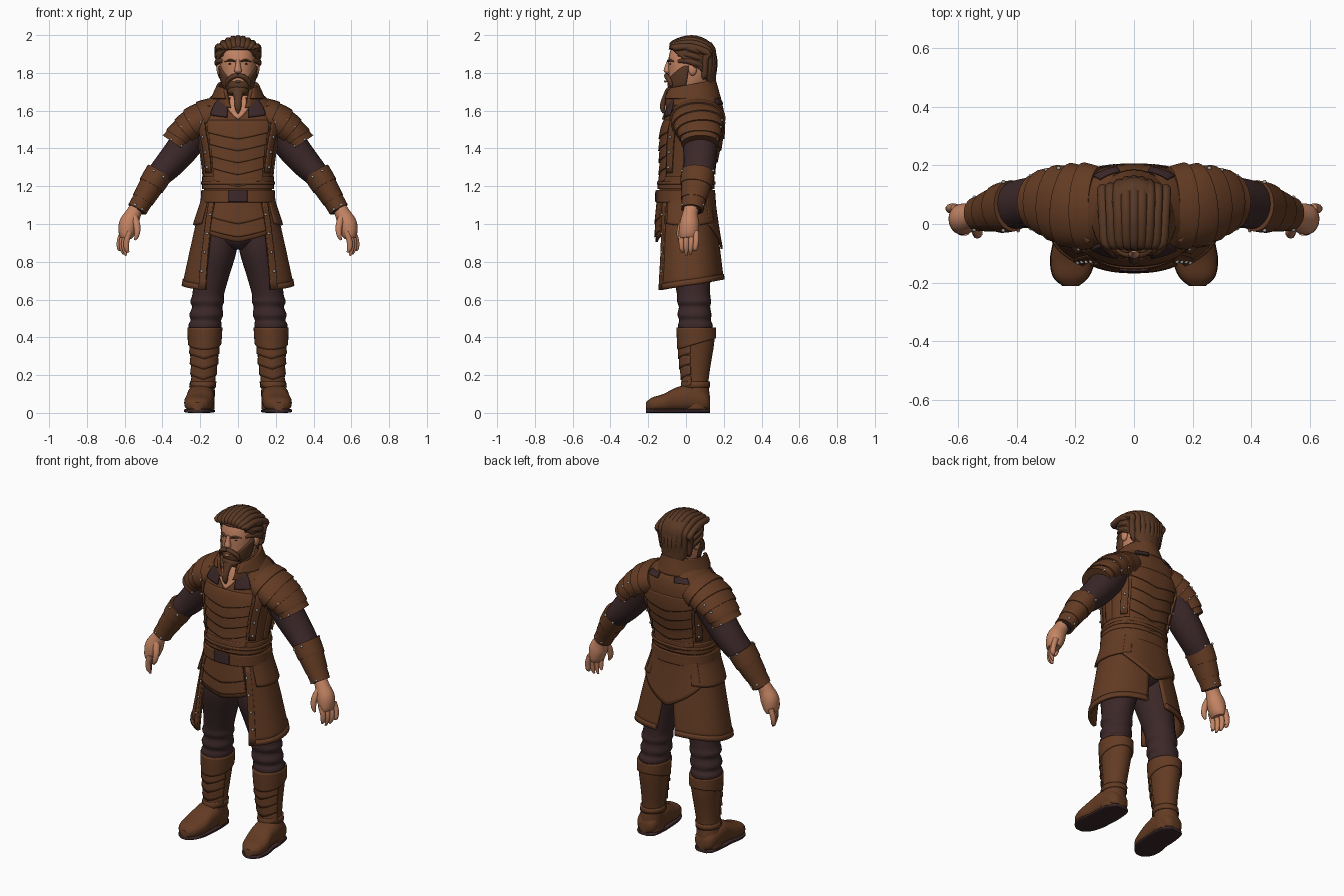
import bpy, bmesh, math
from mathutils import Vector, Matrix

if "Cube" in bpy.data.objects:
    bpy.data.objects.remove(bpy.data.objects["Cube"])
PI = math.pi
made = []


def material(name, rgb):
    m = bpy.data.materials.new(name)
    m.use_nodes = True
    m.diffuse_color = (*rgb, 1)
    m.node_tree.nodes["Principled BSDF"].inputs["Base Color"].default_value = (*rgb, 1)
    m.node_tree.nodes["Principled BSDF"].inputs["Roughness"].default_value = 0.8
    return m


LEATHER = material("brown leather", (.125, .044, .017))
HAIR = material("brown hair", (.10, .04, .018))
CLOTH = material("dark plum cloth", (.045, .021, .022))
SKIN = material("skin", (.55, .23, .125))
STEEL = material("stud steel", (.4, .4, .4))


def finish(name, bm, mat, mirror=False, thick=0):
    me = bpy.data.meshes.new(name)
    bm.to_mesh(me)
    bm.free()
    me.materials.append(mat)
    ob = bpy.data.objects.new(name, me)
    bpy.context.collection.objects.link(ob)
    if thick:
        s = ob.modifiers.new("thickness", 'SOLIDIFY')
        s.thickness, s.offset = thick, -1
    if mirror:
        m = ob.modifiers.new("mirror", 'MIRROR')
        m.use_mirror_merge = False
    made.append(ob)


def along(rows, s):
    """Smooth curve through rows of (x, y, z, radius, radius)."""
    i = max(0, min(int(s), len(rows) - 2))
    u = s - i
    quad = rows[max(i - 1, 0)], rows[i], rows[i + 1], rows[min(i + 2, len(rows) - 1)]
    return [.5 * (2 * b + (c - a) * u + (2 * a - 5 * b + 4 * c - d) * u * u
                  + (3 * b - a - 3 * c + d) * u ** 3) for a, b, c, d in zip(*quad)]


def oval(th, p):
    s, c = math.sin(th), math.cos(th)
    return math.copysign(abs(s) ** (2 / p), s), -math.copysign(abs(c) ** (2 / p), c)


def loft(name, rows, mat, axis="path", p=2, n=24, mirror=False):
    pts = [along(rows, k / 4) for k in range(4 * len(rows) - 3)]
    bm = bmesh.new()
    rings = []
    X, Y, Z = Vector((1, 0, 0)), Vector((0, 1, 0)), Vector((0, 0, 1))
    for k, (x, y, z, a, b) in enumerate(pts):
        t = Vector(pts[min(k + 1, len(pts) - 1)][:3]) - Vector(pts[max(k - 1, 0)][:3])
        t.normalize()
        if axis == "z":
            u, v = X, Y
        elif axis == "y":
            u, v = X, Z
        elif axis == "x":
            u, v = X, t.cross(X).normalized()
        else:
            u = Y.cross(t).normalized()
            v = t.cross(u)
        ring = []
        for j in range(n):
            e, f = oval(2 * PI * j / n, p)
            ring.append(bm.verts.new(Vector((x, y, z)) + u * e * max(a, .002) + v * f * max(b, .002)))
        rings.append(ring)
    for r, q in zip(rings, rings[1:]):
        for j in range(n):
            bm.faces.new((r[j], r[j - 1], q[j - 1], q[j]))
    bm.faces.new(rings[0])
    bm.faces.new(rings[-1])
    bmesh.ops.recalc_face_normals(bm, faces=bm.faces)
    finish(name, bm, mat, mirror)


def surf(rows, th, z, off=0, p=2.3):
    """Point on an upright body at an angle from the front and a height."""
    s = 0
    for i, (a, b) in enumerate(zip(rows, rows[1:])):
        if b[2] <= z <= a[2]:
            s = i + (a[2] - z) / (a[2] - b[2])
    if z < rows[-1][2]:
        s = len(rows) - 1
    cx, cy, _, rx, ry = along(rows, s)
    e, f = oval(th, p)
    return Vector((cx + (rx + off) * e, cy + (ry + off) * f, z))


def wrap(name, rows, th0, th1, top, bottom, mat, off=(.006, .006), thick=.012, mirror=False, p=2.3, n=32, m=10):
    """Sheet around an upright body; limits may be numbers or rules."""
    val = lambda f, x: f(x) if callable(f) else f
    bm = bmesh.new()
    grid = []
    for i in range(n + 1):
        col = []
        for j in range(m + 1):
            t = j / m
            a, b = val(th0, t), val(th1, t)
            th = a + (b - a) * i / n
            z = val(top, th) * (1 - t) + val(bottom, th) * t
            col.append(bm.verts.new(surf(rows, th, z, off[0] * (1 - t) + off[1] * t, p)))
        grid.append(col)
    for c, d in zip(grid, grid[1:]):
        for j in range(m):
            bm.faces.new((c[j], c[j + 1], d[j + 1], d[j]))
    bmesh.ops.remove_doubles(bm, verts=bm.verts, dist=.0003)
    finish(name, bm, mat, mirror, thick)


def balls(name, spots, size, mat, mirror=True):
    bm = bmesh.new()
    for c in spots:
        bmesh.ops.create_icosphere(bm, subdivisions=2, radius=1, matrix=Matrix.Translation(c) @ Matrix.Diagonal((*size, 1)))
    finish(name, bm, mat, mirror)


def lames(name, rows, count, flare):
    """Overlapping rings of leather along a limb."""
    span = (len(rows) - 1) / count
    for k in range(count):
        part = []
        for f in (0, .5, 1, 1.12):
            x, y, z, a, b = along(rows, min((k + f) * span, len(rows) - 1))
            g = 1 + flare * min(f, 1)
            part.append((x, y, z, a * g, b * g))
        loft(f"{name}_{k + 1}", part, LEATHER, mirror=True)


# Torso
torso = [(0, .04, 1.72, .09, .09), (0, .05, 1.66, .16, .13), (0, .05, 1.6, .215, .15),
         (0, .038, 1.52, .228, .165), (0, .024, 1.42, .205, .16), (0, .008, 1.3, .187, .143),
         (0, 0, 1.2, .18, .14), (0, 0, 1.1, .185, .145)]
loft("torso", torso, LEATHER, "z", 2.3, 40)
for side, mid in (("breast", 0), ("back", PI)):
    for k in range(5):
        z = 1.55 - .063 * k
        wrap(f"{side}_plate_{k + 1}", torso, mid - .72, mid + .72, z,
             lambda th, z=z, mid=mid: z - .065 - .035 * (1 - abs(th - mid) / .72), LEATHER, (.001, .011), .008)
    wrap(f"{side}_strap", torso, mid + .8 if mid == 0 else mid - 1.05, mid + 1.05 if mid == 0 else mid - .8,
         1.63, 1.27, LEATHER, (.012, .012), mirror=True, n=8)
wrap("side_seam", torso, 1.45, 1.7, 1.5, 1.25, LEATHER, mirror=True, n=6)
wrap("waist_belt", torso, -PI, PI, 1.252, 1.185, LEATHER, (.008, .01), n=48)
wrap("lower_belt", torso, -PI, PI, 1.18, 1.115, LEATHER, (.014, .014), n=48)
wrap("belt_rim", torso, -PI, PI, 1.226, 1.21, LEATHER, (.015, .015), n=48, m=2)
wrap("buckle", torso, -.2, .2, 1.178, 1.118, CLOTH, (.021, .021), .009, n=10)

# Collar, open shirt and neck
wrap("shirt_edge", torso, .2, .62, 1.67, lambda th: 1.56 + .03 * th, CLOTH, (.014, .012), mirror=True, n=8)
wrap("back_shirt_edge", torso, PI - .75, PI - .25, 1.665, 1.635, CLOTH, (.01, .01), .008, mirror=True, n=8)
wrap("open_chest", torso, -.3, .3, 1.68, lambda th: 1.555 + abs(th) * .28, SKIN, (.012, .012), n=16)
loft("neck", [(0, .03, 1.56, .08, .09), (0, .03, 1.66, .075, .08), (0, .035, 1.78, .07, .075)], SKIN, "z")
collar = [(0, .032, 1.78, .095, .118), (0, .022, 1.7, .118, .142), (0, .035, 1.61, .15, .145)]
wrap("collar", collar, lambda t: .6 - .35 * t, lambda t: 2 * PI - .6 + .35 * t,
     lambda th: 1.71 + .025 * (1 - math.cos(th)), 1.615, LEATHER, (.004, .004), .016, p=2)
wrap("collar_fold", collar, lambda t: .75 - .25 * t, lambda t: 2 * PI - .75 + .25 * t,
     lambda th: 1.715 + .025 * (1 - math.cos(th)), 1.665, LEATHER, (.006, .015), .014, p=2)

# Coat skirt
skirt = [(0, 0, 1.16, .187, .148), (0, .004, 1.02, .22, .157), (0, .014, .85, .258, .17), (0, .022, .64, .298, .186)]
hem = lambda th: .647 + .03 * (1 - math.cos(th))
wrap("coat_skirt", skirt, lambda t: .68 - .12 * t, lambda t: PI - .02 - .16 * t, 1.15, hem, LEATHER, (0, 0), .014, True)
wrap("coat_hem", skirt, .56, PI - .18, lambda th: hem(th) + .03, hem, LEATHER, (.005, .005), .014, True, m=2)
wrap("front_edge", skirt, lambda t: .67 - .12 * t, lambda t: .85 - .14 * t, 1.12, hem, LEATHER, (.006, .007), mirror=True, n=8)
wrap("hip_flap", skirt, .95, PI - .6, 1.14, lambda th: 1.03 - .035 * math.sin(th), LEATHER, (.004, .014), mirror=True)
wrap("front_flap", skirt, -.62, .62, 1.14, lambda th: .905 + .06 * abs(th), LEATHER, (.003, .006))
for k in range(2):
    wrap(f"front_flap_plate_{k + 1}", skirt, -.6, .6, 1.13 - .08 * k,
         lambda th, k=k: 1.0 - .07 * k + .06 * abs(th), LEATHER, (.006, .014), .008)
wrap("back_flap", skirt, PI - .85, PI + .85, 1.14, lambda th: .87 + .15 * abs(th - PI), LEATHER, (.006, .014))

# Trousers
loft("trouser_seat", [(0, .02, .865, .04, .08), (0, .02, .93, .16, .135), (0, .01, 1.1, .175, .135)], CLOTH, "z")
loft("trouser_legs", [(.1, .025, .98, .1, .125), (.115, .02, .86, .108, .12), (.14, .03, .73, .095, .1),
                      (.157, .04, .63, .084, .088), (.163, .043, .59, .09, .09), (.163, .045, .56, .08, .083),
                      (.168, .045, .52, .09, .09), (.17, .048, .49, .081, .084), (.175, .05, .46, .088, .092),
                      (.175, .05, .4, .07, .08)], CLOTH, "z", mirror=True)

# Boots
boot = [(.175, .054, .45, .088, .1), (.177, .054, .36, .08, .094), (.18, .05, .25, .07, .08),
        (.185, .05, .16, .063, .069), (.192, .05, .09, .069, .076), (.195, .052, .02, .07, .076)]
loft("boot_shafts", boot, LEATHER, "z", mirror=True)
wrap("boot_cuff", boot, -PI, PI, .452, lambda th: .365 - .03 * math.cos(th), LEATHER, (.004, .008), .014, True, 2)
for k in range(4):
    z = .36 - .055 * k
    wrap(f"shin_plate_{k + 1}", boot, -1.25, 1.25, z, lambda th, z=z: z - .045 - .03 * (1 - abs(th) / 1.25),
         LEATHER, (.002, .01), .008, True, 2, 16, 4)
wrap("ankle_strap", boot, -PI, PI, .165, .135, LEATHER, (.007, .007), .01, True, 2, m=2)
foot = [(.195, .128, .05, .035, .03), (.195, .1, .062, .062, .055), (.197, .02, .078, .073, .07),
        (.2, -.05, .071, .073, .064), (.209, -.12, .053, .076, .047), (.215, -.18, .044, .06, .037),
        (.216, -.212, .036, .025, .02)]
loft("boot_feet", foot, LEATHER, "y", 2.5, mirror=True)
loft("boot_soles", [(x, y, .011, a + .002, .011) for x, y, z, a, b in foot], CLOTH, "y", 4, mirror=True)

# Arms, shoulder guards and bracers
loft("sleeves", [(.2, .07, 1.52, .09, .1), (.25, .075, 1.46, .09, .095), (.305, .075, 1.385, .085, .09),
                 (.365, .072, 1.315, .077, .085), (.42, .062, 1.255, .066, .08), (.47, .052, 1.18, .056, .066),
                 (.535, .033, 1.07, .04, .045)], CLOTH, mirror=True)
guard = [(.12, .06, 1.585, .088, .135), (.21, .063, 1.54, .09, .135), (.285, .073, 1.485, .076, .115),
         (.33, .075, 1.425, .075, .092)]
lames("shoulder_guard", guard, 5, .09)
bracer = [(.415, .062, 1.275, .073, .088), (.455, .054, 1.21, .067, .08), (.5, .042, 1.135, .056, .065),
          (.533, .034, 1.078, .051, .056)]
lames("bracer", bracer, 3, .06)

# Hands
loft("palms", [(.535, .03, 1.09, .035, .038), (.556, .022, 1.05, .042, .042), (.578, .018, 1.0, .052, .052),
               (.59, .016, .95, .043, .052), (.595, .016, .925, .03, .045)], SKIN, mirror=True)
for k, (name, tip) in enumerate((("index", .85), ("middle", .832), ("ring", .84), ("little", .865))):
    x, y = .574 + .012 * k, -.024 + .026 * k
    loft(name + "_fingers", [(x, y, .96, .016, .016), (x + .016, y, .91, .016, .015),
                             (x + .016, y * .9, .87, .014, .013), (x + .006, y * .8, tip, .006, .006)],
         SKIN, n=10, mirror=True)
loft("thumbs", [(.55, 0, 1.04, .02, .02), (.535, -.025, .99, .019, .018), (.535, -.035, .945, .015, .015),
                (.545, -.035, .915, .006, .006)], SKIN, n=10, mirror=True)

# Head and face
head = [(0, .035, 1.975, .03, .03), (0, .03, 1.95, .075, .095), (0, .025, 1.88, .095, .117),
        (0, .022, 1.8, .092, .114), (0, .01, 1.73, .075, .098), (0, 0, 1.69, .045, .07)]
loft("head", head, SKIN, "z", 2.2, 32)
loft("nose", [(0, -.088, 1.87, .01, .01), (0, -.097, 1.835, .014, .015), (0, -.1, 1.81, .02, .018),
              (0, -.096, 1.797, .01, .008)], SKIN, "z", n=12)
balls("ears", [(.1, .035, 1.82)], (.014, .024, .036), SKIN)
balls("eyes", [(.037, -.08, 1.848)], (.014, .008, .005), CLOTH)
balls("lower_lip", [(0, -.108, 1.755)], (.018, .01, .006), SKIN, False)
loft("eyebrows", [(.014, -.094, 1.86, .004, .006), (.04, -.086, 1.868, .007, .008),
                  (.068, -.062, 1.86, .003, .005)], HAIR, n=8, mirror=True)

# Beard
wrap("beard", head, -1.5, 1.5, lambda th: 1.755 + .08 * min(1, max(0, abs(th) - .3)),
     1.69, HAIR, (.008, .012), .02, p=2.2)
balls("chin_beard", [(0, -.05, 1.705)], (.06, .062, .032), HAIR, False)
loft("moustache", [(0, -.104, 1.787, .012, .012), (.03, -.1, 1.779, .014, .014), (.055, -.085, 1.757, .012, .013),
                   (.064, -.078, 1.73, .005, .006)], HAIR, n=10, mirror=True)
loft("beard_braid", [(0, -.085, 1.71, .035, .025), (0, -.11, 1.67, .022, .016), (0, -.122, 1.64, .018, .014),
                     (0, -.124, 1.61, .016, .013), (0, -.12, 1.585, .004, .004)], HAIR, "z", n=12)

# Hair
cap = [(0, .04, 1.99, .004, .004), (0, .037, 1.972, .07, .085), (0, .035, 1.93, .106, .12),
       (0, .042, 1.87, .112, .116), (0, .055, 1.78, .098, .1), (0, .075, 1.69, .07, .075)]
hairline = lambda th: 1.925 - .1 * min(1, max(0, abs(th) - .6)) - .135 * min(1, max(0, abs(th) - 1.75))
wrap("hair_cap", cap, -PI, PI, 1.99, hairline, HAIR, (0, .006), .02, p=2.1, n=48)
for k in range(-4, 5):
    x, drop = .024 * k, .045 * (k / 4) ** 2
    end = 1.72 + .018 * abs(k)
    loft(f"hair_lock_{k + 5}", [(x * .8, -.075, 1.925, .012, .008), (x, -.065, 1.955 - drop / 2, .019, .018),
                                (x * 1.08, .03, 1.982 - drop, .019, .018), (x * 1.12, .115, 1.95 - drop, .019, .018),
                                (x * 1.05, .148 - drop, 1.87, .019, .018), (x * .9, .142 - drop, 1.78, .018, .016),
                                (x * .8, .135 - drop, end, .01, .008)], HAIR, "x", n=10)
for k in range(3):
    z = 1.93 - .035 * k
    loft(f"side_lock_{k + 1}", [(.075, -.045, z, .008, .008), (.103, 0, z + .004, .014, .015),
                                (.108, .06, z - .012, .015, .016), (.085, .12, z - .04, .006, .008)],
         HAIR, "x", n=10, mirror=True)

# Studs
spots = [surf(torso, a, z, .014) for a in (.92, PI - .92) for z in (1.3, 1.38, 1.46, 1.54)]
spots += [surf(skirt, .68, z, .008) for z in (1.05, .95, .85, .75)]
for rows, ends in ((guard, (1.2, 1.8, 2.85)), (bracer, (.2, 2.7))):
    for s in ends:
        x, y, z, a, b = along(rows, s)
        spots += [Vector((x + a * .7 * f, y + g * b * .95, z + a * .45 * f)) for f in (-.5, .5) for g in (-1, 1)]
balls("studs", spots, (.007, .007, .007), STEEL)

bpy.ops.object.select_all(action='DESELECT')
for ob in made:
    ob.select_set(True)
bpy.context.view_layer.objects.active = made[0]
bpy.ops.object.shade_smooth_by_angle(angle=math.radians(45))
